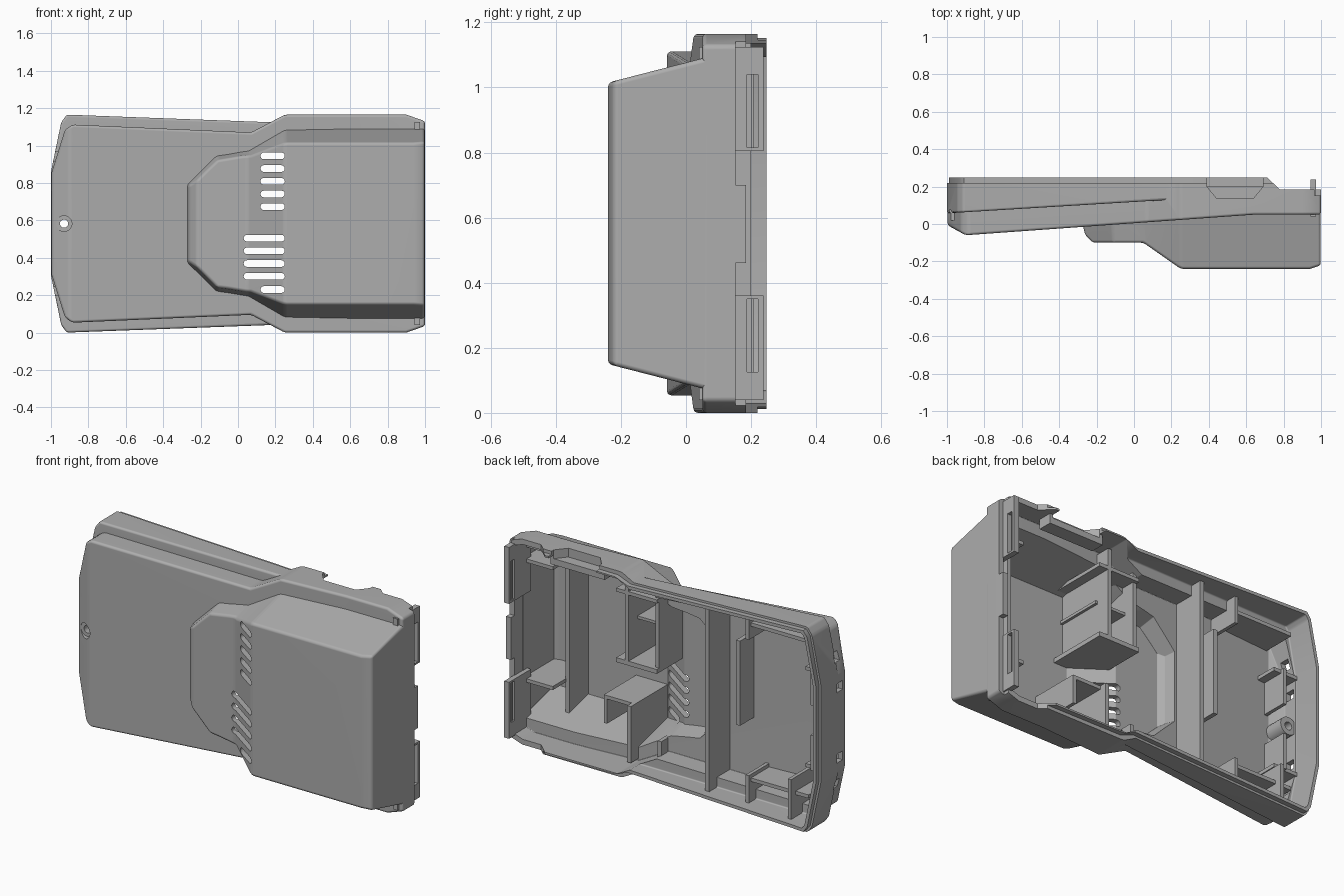
import bpy, bmesh, math
from mathutils import Vector

if "Cube" in bpy.data.objects:
    bpy.data.objects.remove(bpy.data.objects["Cube"])

MID = 0.5825      # mirror height of the case
WALL = 0.03


def inset(pts, d):
    """Move every side of a closed polygon inwards by d."""
    n = len(pts)
    p = [Vector(q) for q in pts]
    area = sum(p[i].x * p[(i + 1) % n].y - p[(i + 1) % n].x * p[i].y for i in range(n))
    s = 1 if area > 0 else -1
    out = []
    for i in range(n):
        e1 = (p[i] - p[i - 1]).normalized()
        e2 = (p[(i + 1) % n] - p[i]).normalized()
        n1, n2 = Vector((-e1.y, e1.x)) * s, Vector((-e2.y, e2.x)) * s
        out.append(p[i] + (n1 + n2) * d / (1 + n1.dot(n2)))
    return out


def mirrored(upper):
    return upper + [(x, 2 * MID - z) for x, z in reversed(upper)]


def loft(name, a, b):
    """Closed solid between two matching rings of points."""
    bm = bmesh.new()
    va, vb = [bm.verts.new(p) for p in a], [bm.verts.new(p) for p in b]
    bm.faces.new(va)
    bm.faces.new(vb)
    for i in range(len(va)):
        bm.faces.new((va[i - 1], va[i], vb[i], vb[i - 1]))
    bmesh.ops.recalc_face_normals(bm, faces=bm.faces)
    me = bpy.data.meshes.new(name)
    bm.to_mesh(me)
    bm.free()
    ob = bpy.data.objects.new(name, me)
    bpy.context.collection.objects.link(ob)
    return ob


def along_y(name, a, y0, y1, b=None):
    return loft(name, [(x, y0, z) for x, z in a], [(x, y1, z) for x, z in (b or a)])


def box(name, x0, x1, y0, y1, z0, z1):
    return along_y(name, [(x0, z0), (x1, z0), (x1, z1), (x0, z1)], y0, y1)


def disc(x, z, r, n=24):
    return [(x + r * math.cos(i * math.tau / n), z + r * math.sin(i * math.tau / n)) for i in range(n)]


def bake(ob):
    bpy.context.view_layer.update()
    dg = bpy.context.evaluated_depsgraph_get()
    me = bpy.data.meshes.new_from_object(ob.evaluated_get(dg))
    ob.modifiers.clear()
    ob.data = me


def combine(ob, other, op, keep=False):
    m = ob.modifiers.new("cut", 'BOOLEAN')
    m.operation, m.solver, m.object = op, 'EXACT', other
    bake(ob)
    if not keep:
        bpy.data.objects.remove(other)
    return ob


def shaped(name, back, y_back, front, y_front, profile, d, bevel):
    """Outline seen from the front, trimmed by a profile seen from the top."""
    ob = along_y(name, inset(mirrored(back), d), y_back, y_front, inset(mirrored(front), d))
    prof = inset(profile, d)
    trim = loft("trim", [(x, y, -1) for x, y in prof], [(x, y, 2) for x, y in prof])
    combine(ob, trim, 'INTERSECT')
    m = ob.modifiers.new("round", 'BEVEL')
    m.width, m.segments, m.limit_method, m.angle_limit = bevel, 3, 'ANGLE', math.radians(25)
    bake(ob)
    return ob


# Outlines and profiles
FLANGE = [(-1, .86), (-.945, 1.125), (-.915, 1.165), (.19, 1.124), (.27, 1.155), (.9, 1.16), (.995, 1.127)]
TIER = [(-.997, .855), (-.925, 1.085), (-.885, 1.112), (.07, 1.07), (.25, 1.165), (.9, 1.165), (1, 1.13)]
HUMP_BACK = [(-.32, .81), (-.13, .99), (.04, 1.01), (.25, 1.128), (.998, 1.128)]
HUMP_FRONT = [(-.22, .77), (-.1, .89), (.08, .92), (.25, 1.015), (.998, 1.015)]
FLANGE_TOP = [(-1.2, .045), (.2, .13), (1.2, .13), (1.2, .3), (-1.2, .3)]
TIER_TOP = [(-1.1, .05), (-.9, -.06), (.64, .05), (1.2, .05), (1.2, .3), (-1.1, .3)]
HUMP_TOP = [(-.4, .2), (-.4, .08), (-.22, -.1), (.05, -.1), (.25, -.24), (.94, -.24), (1.1, -.19), (1.1, .2)]


def form(name, d):
    """Whole case volume, shrunk by d."""
    ob = shaped(name, TIER, .4, TIER, -.3, TIER_TOP, d, .014)
    combine(ob, shaped("flange", FLANGE, .4, FLANGE, -.3, FLANGE_TOP, d, .012), 'UNION')
    return combine(ob, shaped("hump", HUMP_BACK, .2, HUMP_FRONT, -.24, HUMP_TOP, d, .014), 'UNION')


# Case shell with a stepped rim, hollowed from the back
case = form("case_shell", 0)
core = form("core", WALL / 2)
combine(case, box("cutter", -2, 2, .22, 1, -1, 2), 'DIFFERENCE')
combine(case, along_y("rim_lip", inset(mirrored(FLANGE), .012), .18, .248), 'UNION')
combine(case, form("cavity", WALL), 'DIFFERENCE')

# Lowered rim near the left end, lower still on the end wall
low = [(.71, .25), (.78, .185), (1.2, .185), (1.2, .5), (.71, .5)]
combine(case, loft("cutter", [(x, y, -1) for x, y in low], [(x, y, 2) for x, y in low]), 'DIFFERENCE')
for z0, z1 in ((-.1, .46), (.7, 1.3)):
    combine(case, box("cutter", .966, 1.2, .152, .4, z0, z1), 'DIFFERENCE')

# Finger scoop in the upper wall
combine(case, box("scoop_block", .37, .71, .12, .2, 1.08, 1.15), 'UNION')
scoop = [(.39, .3), (.39, .2), (.44, .14), (.64, .14), (.69, .2), (.69, .3)]
combine(case, loft("cutter", [(x, y, 1.115) for x, y in scoop], [(x, y, 1.3) for x, y in scoop]), 'DIFFERENCE')

# Screw boss and countersunk hole
boss = combine(along_y("screw_boss", disc(-.93, MID, .05), -.2, .08), core, 'INTERSECT', True)
combine(case, boss, 'UNION')
combine(case, along_y("cutter", disc(-.93, MID, .022), -.3, .3), 'DIFFERENCE')
combine(case, along_y("cutter", disc(-.93, MID, .042), -.3, -.02), 'DIFFERENCE')

# Vent slots with round ends
for x0, z in [(.12, .945 - .068 * i) for i in range(5)] + [(.03, .505 - .068 * i) for i in range(4)] + [(.12, .23)]:
    r = .018
    ends = [(x0 + r, math.pi / 2), (.25 - r, -math.pi / 2)]
    pts = [(x + r * math.cos(a + i * math.pi / 6), z + r * math.sin(a + i * math.pi / 6))
           for x, a in ends for i in range(7)]
    combine(case, along_y("cutter", pts, -.4, .02), 'DIFFERENCE')

# Small windows in the right end wall
for off in (-.36, -.2, .2, .36):
    combine(case, box("cutter", -1.1, -.92, .02, .075, MID + off - .025, MID + off + .025), 'DIFFERENCE')

# Inner ribs, walls and shelves, trimmed to stay inside the shell
RIBS = [
    ("main_rib", -.285, -.26, .2, .03, 1.13),
    ("rear_divider", .76, .785, -.04, .09, 1.08),
    ("bay_wall_outer", .262, .285, .14, .6, 1.12),
    ("bay_wall_inner", .085, .108, .12, .6, 1.1),
    ("bay_shelf_low", .085, .34, .14, .6, .625),
    ("bay_shelf_mid", .085, .3, .06, .836, .852),
    ("bay_shelf_top", .085, .34, .14, 1.0, 1.02),
    ("lower_wall_outer", .262, .285, .12, .04, .36),
    ("lower_wall_inner", .085, .108, .1, .04, .2),
    ("lower_shelf", .262, .46, .08, .34, .36),
    ("lower_hook", .44, .46, .08, .2, .36),
    ("short_rail", -.43, -.405, .13, .44, .92),
    ("bottom_shelf", -.88, -.5, .16, .16, .18),
    ("bottom_shelf_end", -.52, -.5, .18, .03, .2),
    ("bottom_shelf_stop", -.8, -.78, .2, .03, .26),
    ("top_shelf", -.88, -.5, .16, 1.04, 1.06),
    ("top_shelf_end", -.52, -.5, .18, .97, 1.13),
    ("end_rail_lower", -.885, -.865, .12, .3, .5),
    ("end_rail_upper", -.885, -.865, .12, .67, .87),
    ("end_tab_lower", -.98, -.82, .1, .3, .32),
    ("end_tab_upper", -.98, -.82, .1, .85, .87),
    ("gusset_lower", .78, .98, .08, .3, .32),
    ("gusset_upper", .78, .98, .08, .98, 1.0),
]
for name, x0, x1, y1, z0, z1 in RIBS:
    combine(box(name, x0, x1, -.4, y1, z0, z1), core, 'INTERSECT', True)

# Slotted latch tabs standing on the left end wall
for side, z in (("lower", .04), ("upper", .805)):
    tab = box("latch_tab_" + side, .944, .974, .04, .238, z, z + .32)
    z0 = z + .085 if side == "lower" else z + .01
    combine(tab, box("cutter", .9, 1.1, .187, .222, z0, z0 + .225), 'DIFFERENCE')
    box("latch_bar_" + side, .95, .96, .2, .208, z0 - .005, z0 + .23)
bpy.data.objects.remove(core)

# One plain grey plastic
grey = bpy.data.materials.new("grey_plastic")
grey.use_nodes = True
colour = (.42, .42, .42, 1)
grey.diffuse_color = colour
grey.node_tree.nodes["Principled BSDF"].inputs["Base Color"].default_value = colour
bpy.ops.object.select_all(action='DESELECT')
for ob in bpy.context.collection.objects:
    if ob.type == 'MESH':
        ob.data.materials.clear()
        ob.data.materials.append(grey)
        ob.select_set(True)
bpy.context.view_layer.objects.active = case
bpy.ops.object.shade_smooth_by_angle(angle=math.radians(32))
case.modifiers.new("clean_shading", 'WEIGHTED_NORMAL').keep_sharp = True
